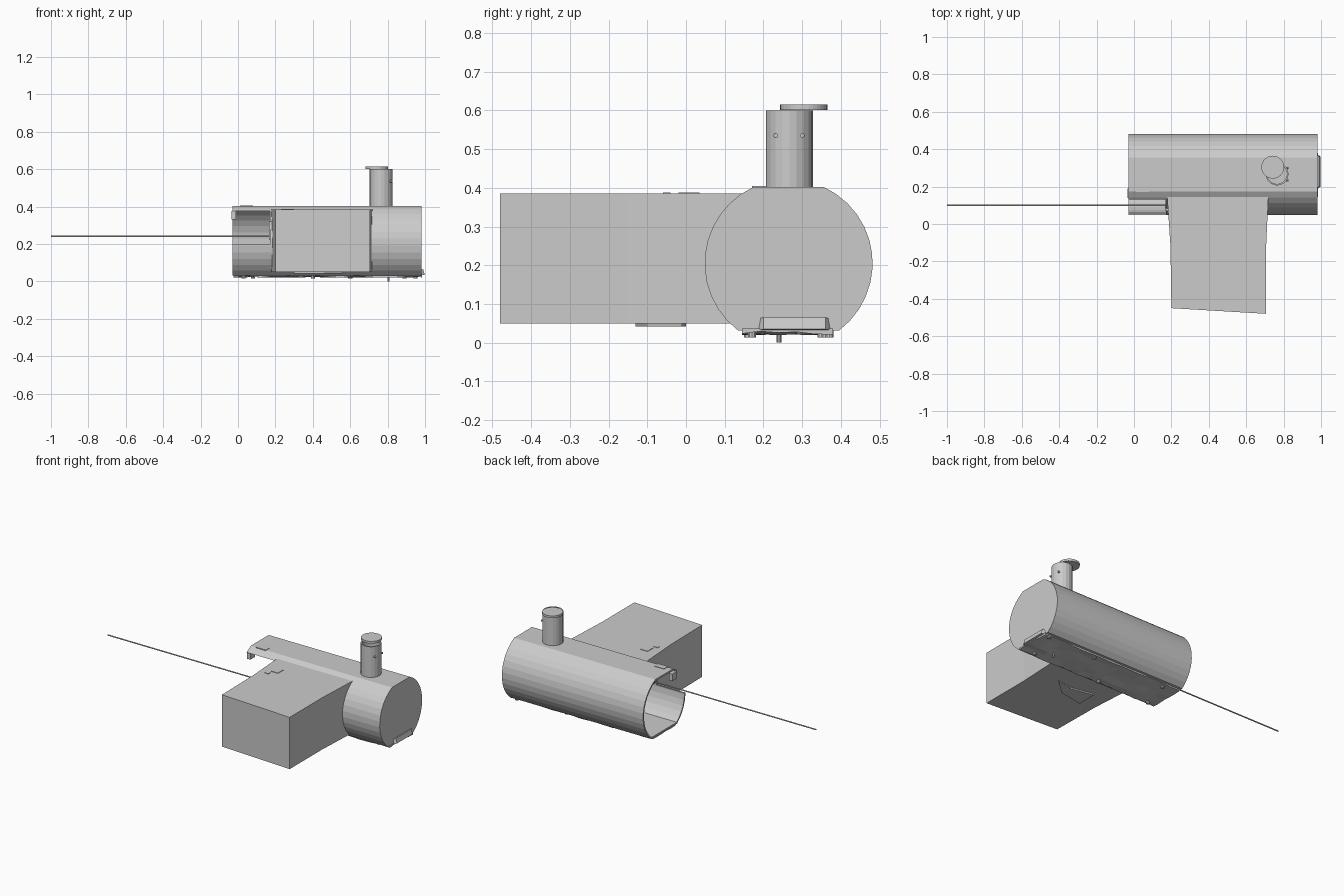
import bpy, bmesh, math, random
from mathutils import Vector

if "Cube" in bpy.data.objects:
    bpy.data.objects.remove(bpy.data.objects["Cube"])

random.seed(4)
CY, CZ, R = 0.265, 0.205, 0.217


def finish(name, bm):
    bmesh.ops.recalc_face_normals(bm, faces=bm.faces)
    me = bpy.data.meshes.new(name)
    bm.to_mesh(me)
    bm.free()
    ob = bpy.data.objects.new(name, me)
    bpy.context.collection.objects.link(ob)
    return ob


def extrude(name, pts, vec):
    bm = bmesh.new()
    f = bm.faces.new([bm.verts.new(p) for p in pts])
    r = bmesh.ops.extrude_face_region(bm, geom=[f])
    vs = [v for v in r["geom"] if isinstance(v, bmesh.types.BMVert)]
    bmesh.ops.translate(bm, vec=vec, verts=vs)
    return finish(name, bm)


def box(name, x0, x1, y0, y1, z0, z1):
    pts = [(x0, y0, z0), (x1, y0, z0), (x1, y1, z0), (x0, y1, z0)]
    return extrude(name, pts, (0, 0, z1 - z0))


def rod(name, a, b, r, n=16):
    a, b = Vector(a), Vector(b)
    q = (b - a).to_track_quat('Z', 'Y')
    pts = [a + q @ Vector((r * math.cos(2 * math.pi * i / n), r * math.sin(2 * math.pi * i / n), 0))
           for i in range(n)]
    return extrude(name, pts, b - a)


def boolean(ob, cutter, op):
    m = ob.modifiers.new("bool", 'BOOLEAN')
    m.operation, m.object, m.solver = op, cutter, 'EXACT'
    bpy.context.view_layer.update()
    dg = bpy.context.evaluated_depsgraph_get()
    me = bpy.data.meshes.new_from_object(ob.evaluated_get(dg))
    ob.modifiers.clear()
    ob.data = me
    bpy.data.objects.remove(cutter)


# Round drum section with flats on the top and bottom
def drum(name, x0, x1, r, zlo, zhi, n=32):
    a0, a1 = math.asin((zlo - CZ) / r), math.asin((zhi - CZ) / r)
    k = n // 2 - 4
    right = [a0 + (a1 - a0) * i / k for i in range(k + 1)]
    angs = right + [math.pi - a for a in reversed(right)]
    pts = [(x0, CY + r * math.cos(a), CZ + r * math.sin(a)) for a in angs]
    return extrude(name, pts, (x1 - x0, 0, 0))


# Drum joined with the tapering front box, open at the left end
body = drum("drum_and_box", -0.03, 0.98, R, 0.032, 0.402)
front = [(0.2, -0.45, 0.05), (0.705, -0.48, 0.05), (0.705, -0.15, 0.05), (0.72, 0.18, 0.05),
         (0.175, 0.18, 0.05), (0.195, -0.12, 0.05)]
boolean(body, extrude("front_box", front, (0, 0, 0.335)), 'UNION')
boolean(body, drum("hollow", -0.1, 0.965, R - 0.01, 0.042, 0.392), 'DIFFERENCE')
boolean(body, box("side_slot", -0.1, 0.17, 0.0, 0.16, 0.2, 0.375), 'DIFFERENCE')

# Uneven underside of the drum
bm = bmesh.new()
nx, ny = 14, 5
grid = [[bm.verts.new((-0.025 + 1.01 * i / nx, 0.145 + 0.235 * j / ny,
                       random.uniform(0.019, 0.03))) for j in range(ny + 1)] for i in range(nx + 1)]
for i in range(nx):
    for j in range(ny):
        bm.faces.new((grid[i][j], grid[i + 1][j], grid[i + 1][j + 1], grid[i][j + 1]))
r = bmesh.ops.extrude_face_region(bm, geom=bm.faces[:])
for v in r["geom"]:
    if isinstance(v, bmesh.types.BMVert):
        v.co.z = 0.036
finish("underside", bm)

# Raised lip low on the closed end
extrude("end_lip", [(0.97, 0.18, 0.03), (0.998, 0.2, 0.035), (0.998, 0.36, 0.035), (0.97, 0.38, 0.03)],
        (-0.008, 0, 0.03))

# Feet
for i, (x, y) in enumerate([(0.03, 0.16), (0.08, 0.35), (0.4, 0.16), (0.6, 0.36), (0.89, 0.17), (0.95, 0.37)]):
    rod("foot_%d" % i, (x, y, 0.014), (x, y, 0.035), 0.011, 10)
rod("drain_peg", (0.805, 0.24, 0.0), (0.805, 0.24, 0.035), 0.006, 8)

# Chimney, open tube with an offset lid
chimney = rod("chimney", (0.765, 0.267, 0.395), (0.765, 0.267, 0.6), 0.061, 20)
boolean(chimney, rod("bore", (0.765, 0.267, 0.41), (0.765, 0.267, 0.7), 0.053, 20), 'DIFFERENCE')
rod("chimney_lid", (0.742, 0.304, 0.601), (0.742, 0.304, 0.615), 0.061, 32)
for i, y in enumerate((0.232, 0.3)):
    rod("chimney_bolt_%d" % i, (0.81, y, 0.535), (0.825, y, 0.535), 0.006, 8)

# Long thin rod through the slot
rod("long_rod", (-1.0, 0.1, 0.24), (0.185, 0.1, 0.24), 0.004, 8)
box("rod_socket", 0.165, 0.19, 0.07, 0.13, 0.22, 0.32)

# Small plates on the top and beneath the box
box("drum_top_plate", 0.01, 0.08, 0.17, 0.21, 0.4, 0.405)
box("box_top_plate", 0.25, 0.3, -0.02, 0.035, 0.383, 0.388)
box("box_top_tab", 0.23, 0.26, -0.06, -0.04, 0.383, 0.388)
box("end_latch", -0.035, -0.01, 0.14, 0.19, 0.33, 0.375)
extrude("box_bottom_plate", [(0.3, -0.13, 0.042), (0.46, -0.1, 0.042), (0.56, -0.01, 0.042),
                             (0.45, -0.03, 0.042), (0.3, 0.0, 0.042)], (0, 0, 0.01))
